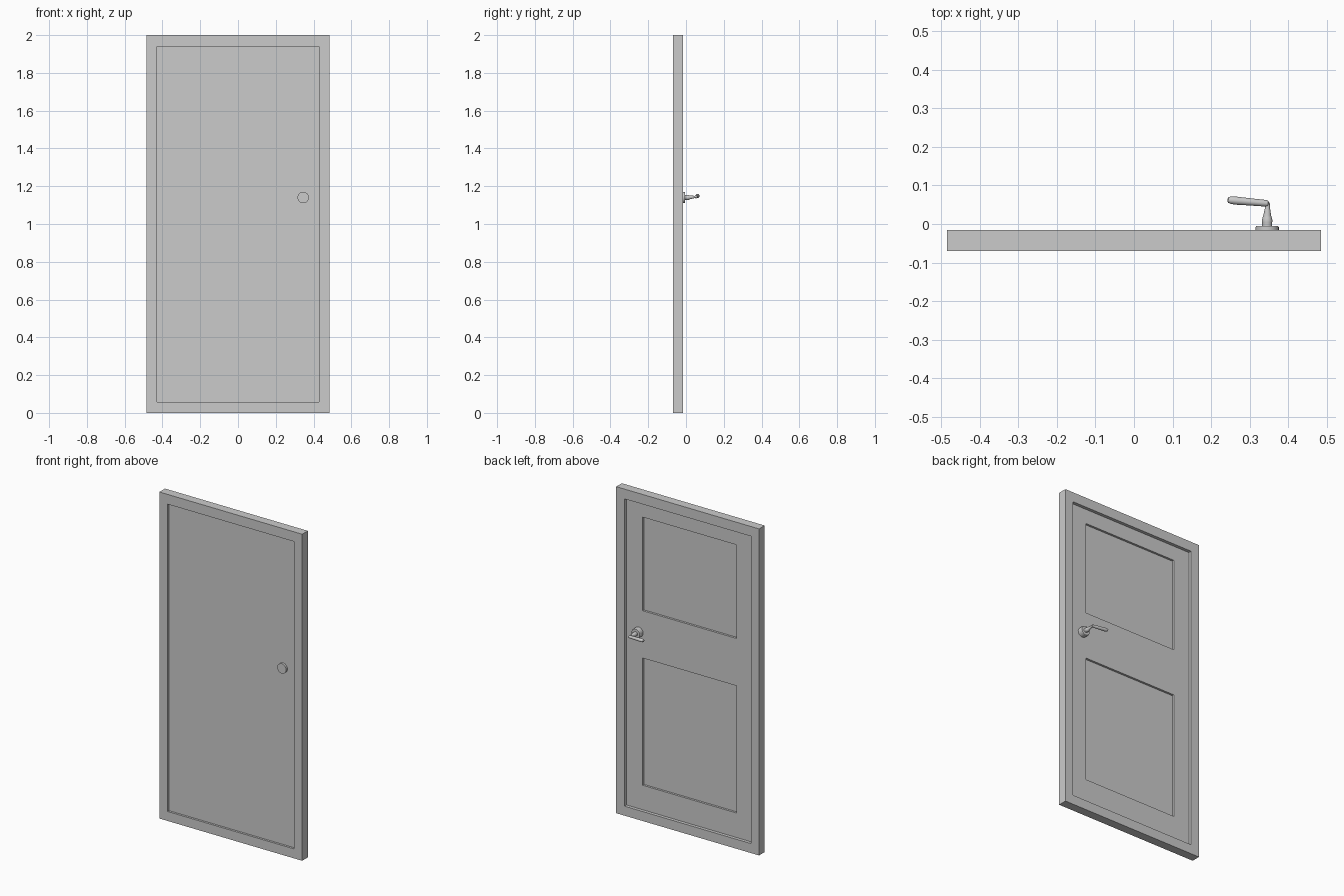
import bpy, bmesh
from math import sin, cos, pi
from mathutils import Vector

if "Cube" in bpy.data.objects:
    bpy.data.objects.remove(bpy.data.objects["Cube"])


def finish(name, bm):
    bmesh.ops.recalc_face_normals(bm, faces=bm.faces)
    me = bpy.data.meshes.new(name)
    bm.to_mesh(me)
    bm.free()
    ob = bpy.data.objects.new(name, me)
    bpy.context.collection.objects.link(ob)
    return ob


def plate(name, xs, zs, holes, y0, y1):
    """Upright board on a grid of cut lines, with some cells left open."""
    bm = bmesh.new()
    v = [[bm.verts.new((x, y0, z)) for z in zs] for x in xs]
    for i in range(len(xs) - 1):
        for j in range(len(zs) - 1):
            if (i, j) not in holes:
                bm.faces.new((v[i][j], v[i + 1][j], v[i + 1][j + 1], v[i][j + 1]))
    ret = bmesh.ops.extrude_face_region(bm, geom=bm.faces[:], use_keep_orig=True)
    moved = [g for g in ret["geom"] if isinstance(g, bmesh.types.BMVert)]
    bmesh.ops.translate(bm, verts=moved, vec=(0, y1 - y0, 0))
    return finish(name, bm)


def loft(name, rings, sides=24):
    """Skin rings of (centre, side axis, half width, half height)."""
    bm = bmesh.new()
    loops = []
    for c, axis, w, h, up in rings:
        loops.append([bm.verts.new(Vector(c) + Vector(axis) * w * cos(2 * pi * k / sides)
                                   + Vector(up) * h * sin(2 * pi * k / sides))
                      for k in range(sides)])
    for a, b in zip(loops, loops[1:]):
        for k in range(sides):
            n = (k + 1) % sides
            bm.faces.new((a[k], a[n], b[n], b[k]))
    bm.faces.new(loops[0])
    bm.faces.new(loops[-1])
    ob = finish(name, bm)
    bpy.ops.object.select_all(action='DESELECT')
    ob.select_set(True)
    bpy.context.view_layer.objects.active = ob
    bpy.ops.object.shade_smooth_by_angle()
    return ob


def turned(name, profile, x=0.345, z=1.14):
    """Round part along y from (y, radius, x shift, z shift)."""
    return loft(name, [((x + dx, y, z + dz), (1, 0, 0), r, r, (0, 0, 1))
                       for y, r, dx, dz in profile])


# Frame around the door
plate("door_frame", [-0.484, -0.428, 0.428, 0.484], [0, 0.058, 1.94, 2.0],
      {(1, 1)}, -0.07, -0.0155)

# Plain front board, and the back rails leaving two recessed panels
plate("door_board", [-0.428, 0.428], [0.058, 1.94], set(), -0.057, -0.048)
plate("door_rails", [-0.428, -0.318, 0.318, 0.428],
      [0.058, 0.208, 0.987, 1.277, 1.85, 1.94], {(1, 1), (1, 3)}, -0.048, -0.035)

# Round plates on both faces
turned("front_round_plate", [(-0.057, 0.03, 0, 0), (-0.07, 0.03, 0, 0)])
turned("handle_rosette", [(-0.035, 0.03, 0, 0), (-0.008, 0.03, 0, 0),
                          (-0.005, 0.028, 0, 0)])

# Handle neck with a small bulge, tapering towards the lever
turned("handle_neck", [(-0.006, 0.013, 0, 0), (0.004, 0.013, 0, 0), (0.009, 0.014, 0, 0),
                       (0.016, 0.012, 0, 0), (0.022, 0.010, 0, 0.001),
                       (0.045, 0.006, 0.001, 0.003), (0.056, 0.0045, 0.002, 0.004)])

# Lever, running inward with rounded ends
stations = [(0, 0.003), (0.02, 0.0075), (0.06, 0.0085), (0.5, 0.0095),
            (0.8, 0.0105), (0.92, 0.0095), (0.98, 0.007), (1, 0.003)]
start, end = Vector((0.349, 0.053, 1.144)), Vector((0.242, 0.0625, 1.149))
side = Vector((0.088, 0.996, 0))
loft("handle_lever", [(start.lerp(end, t), side, r, r, (0, 0, 1)) for t, r in stations])
